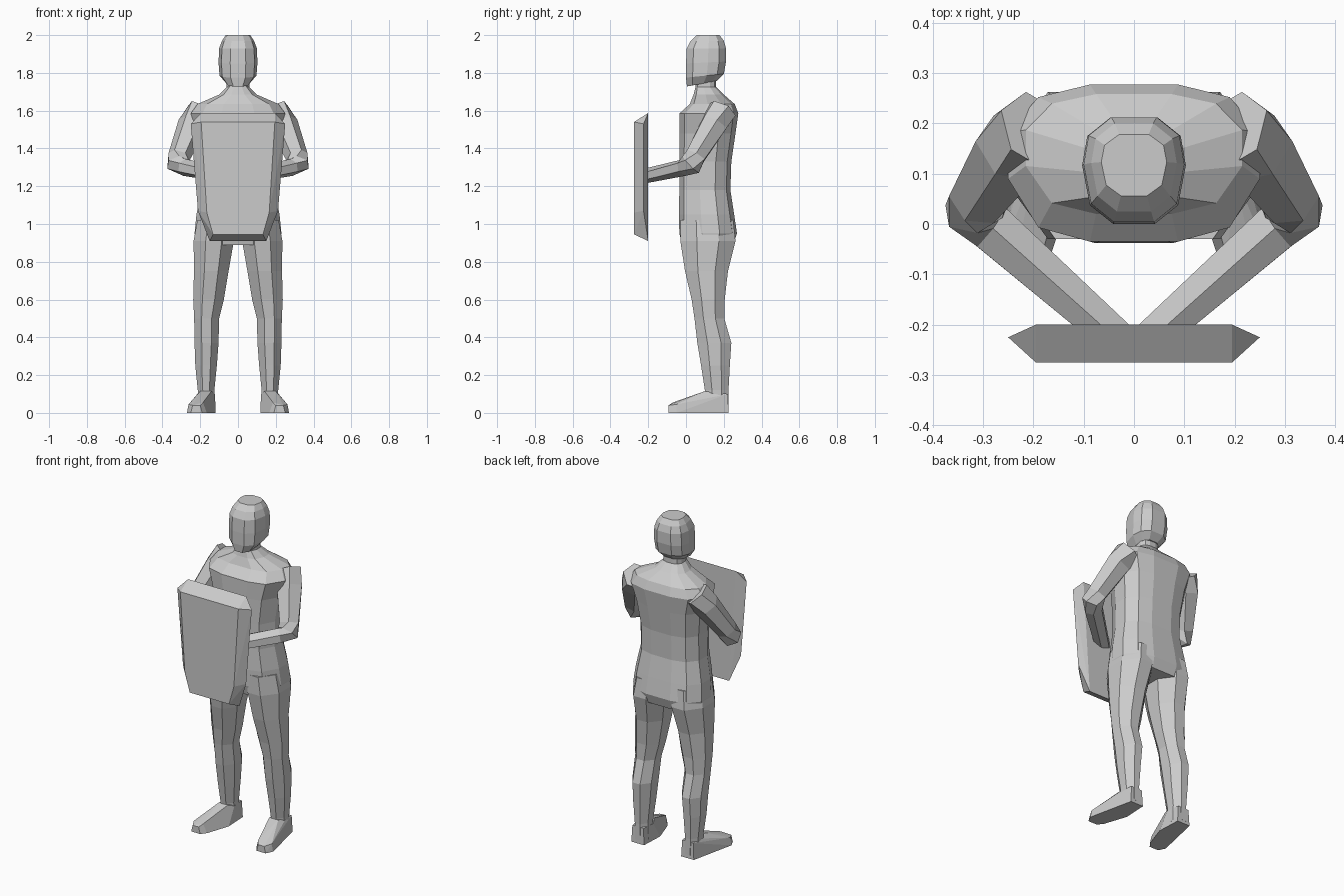
import bpy, bmesh, math
from mathutils import Vector

if "Cube" in bpy.data.objects:
    bpy.data.objects.remove(bpy.data.objects["Cube"])


def finish(name, bm, mirror=False):
    bmesh.ops.recalc_face_normals(bm, faces=bm.faces)
    me = bpy.data.meshes.new(name)
    bm.to_mesh(me)
    bm.free()
    ob = bpy.data.objects.new(name, me)
    bpy.context.collection.objects.link(ob)
    if mirror:
        mod = ob.modifiers.new("Mirror", 'MIRROR')
        mod.use_mirror_merge = False
    return ob


def loft(name, rings, mirror=False):
    """Skin a list of equal-length point rings and cap both ends."""
    bm = bmesh.new()
    rows = [[bm.verts.new(p) for p in r] for r in rings]
    n = len(rows[0])
    for a, b in zip(rows, rows[1:]):
        for i in range(n):
            j = (i + 1) % n
            bm.faces.new((a[i], a[j], b[j], b[i]))
    bm.faces.new(rows[0])
    bm.faces.new(rows[-1])
    return finish(name, bm, mirror)


def hull(name, pts, mirror=False):
    bm = bmesh.new()
    for p in pts:
        bm.verts.new(p)
    res = bmesh.ops.convex_hull(bm, input=bm.verts)
    junk = [g for g in res["geom_interior"] if isinstance(g, bmesh.types.BMVert)]
    bmesh.ops.delete(bm, geom=junk, context='VERTS')
    bmesh.ops.dissolve_limit(bm, angle_limit=math.radians(3),
                             verts=bm.verts, edges=bm.edges)
    return finish(name, bm, mirror)


def section(half, z, x0, x1, yf, yb, tilt=0.0):
    """Horizontal ring: right-hand unit profile mirrored, fitted to the bounds."""
    pts = half + [(-x, y) for x, y in reversed(half)]
    cx, rx = (x0 + x1) / 2, (x1 - x0) / 2
    cy, ry = (yf + yb) / 2, (yb - yf) / 2
    return [(cx + x * rx, cy + y * ry, z + tilt * (y + 1) / 2) for x, y in pts]


BODY = [(.35, -1), (.76, -.82), (1, -.2), (1, .4), (.76, .84), (.35, 1)]
LIMB = [(.4, -1), (1, -.4), (1, .4), (.4, 1)]
SKULL = [(.4, -1), (.85, -.65), (1, .1), (.9, .65), (.45, 1)]

# torso, shoulders and neck
torso = [(.89, .215, -.02, .25), (.95, .23, -.035, .27), (1.05, .22, -.038, .255),
         (1.18, .195, -.035, .235), (1.33, .195, -.035, .24), (1.48, .215, -.035, .262),
         (1.585, .25, -.035, .277), (1.635, .215, .02, .258), (1.685, .1, .04, .2),
         (1.725, .06, .05, .16), (1.8, .06, .05, .16)]
loft("torso", [section(BODY, z, -w, w, f, b) for z, w, f, b in torso])

# head with a jaw line that rises to the back
head = [(1.728, .062, .005, .165, .03), (1.775, .098, .0, .2, .02),
        (1.85, .103, .0, .212, .01), (1.93, .1, .004, .212, .0),
        (1.97, .085, .025, .2, .0), (2.0, .065, .056, .178, .0)]
loft("head", [section(SKULL, z, -w, w, f, b, t) for z, w, f, b, t in head])

# legs
legs = [(1.02, .02, .215, -.03, .25), (.91, .022, .235, -.03, .262),
        (.75, .05, .233, -.005, .222), (.6, .075, .237, .03, .205),
        (.5, .1, .232, .045, .203), (.37, .103, .23, .06, .24),
        (.25, .112, .226, .08, .232), (.12, .125, .213, .1, .225),
        (.02, .122, .213, .1, .225)]
loft("leg", [section(LIMB, *r) for r in legs], mirror=True)

# feet, turned slightly outwards
hull("foot", [(.125, .225, 0), (.21, .225, 0), (.118, .08, 0), (.225, .08, 0),
              (.165, -.06, 0), (.19, -.092, 0), (.25, -.092, 0), (.27, -.05, 0),
              (.185, -.07, .055), (.2, -.092, .04), (.24, -.092, .04), (.262, -.05, .045),
              (.14, .1, .115), (.2, .1, .115), (.122, .14, .1), (.215, .14, .1),
              (.13, .222, .1), (.205, .222, .1)], mirror=True)


# arms: six-sided rings along a bent path, the fist cut flat against the shield
def arm_ring(centre, normal, r_side, r_up):
    n = Vector(normal).normalized()
    side = n.cross(Vector((0, 0, 1))).normalized()
    up = side.cross(n)
    return [Vector(centre) + side * math.cos(a) * r_side + up * math.sin(a) * r_up
            for a in (math.radians(60 * k + 30) for k in range(6))]


loft("arm", [arm_ring((.195, .185, 1.60), (.4, -.3, -.6), .085, .08),
             arm_ring((.24, .15, 1.53), (.35, -.5, -.9), .08, .075),
             arm_ring((.31, .05, 1.36), (.3, -.5, -.9), .06, .06),
             arm_ring((.318, .025, 1.315), (-.1, -.6, -.6), .062, .062),
             arm_ring((.285, -.005, 1.3), (-.8, -.6, -.15), .055, .045),
             arm_ring((.065, -.201, 1.258), (0, -1, 0), .065, .04)], mirror=True)

# shield: bevelled slab tapering to the bottom
shield = []
for s in (-1, 1):
    shield += [(s * x, y, z) for x, y, z in (
        (.195, -.2, 1.588), (.15, -.2, .91), (.25, -.225, 1.53), (.212, -.225, 1.07),
        (.195, -.275, 1.54), (.165, -.275, 1.06), (.132, -.275, .945))]
hull("shield", shield)
